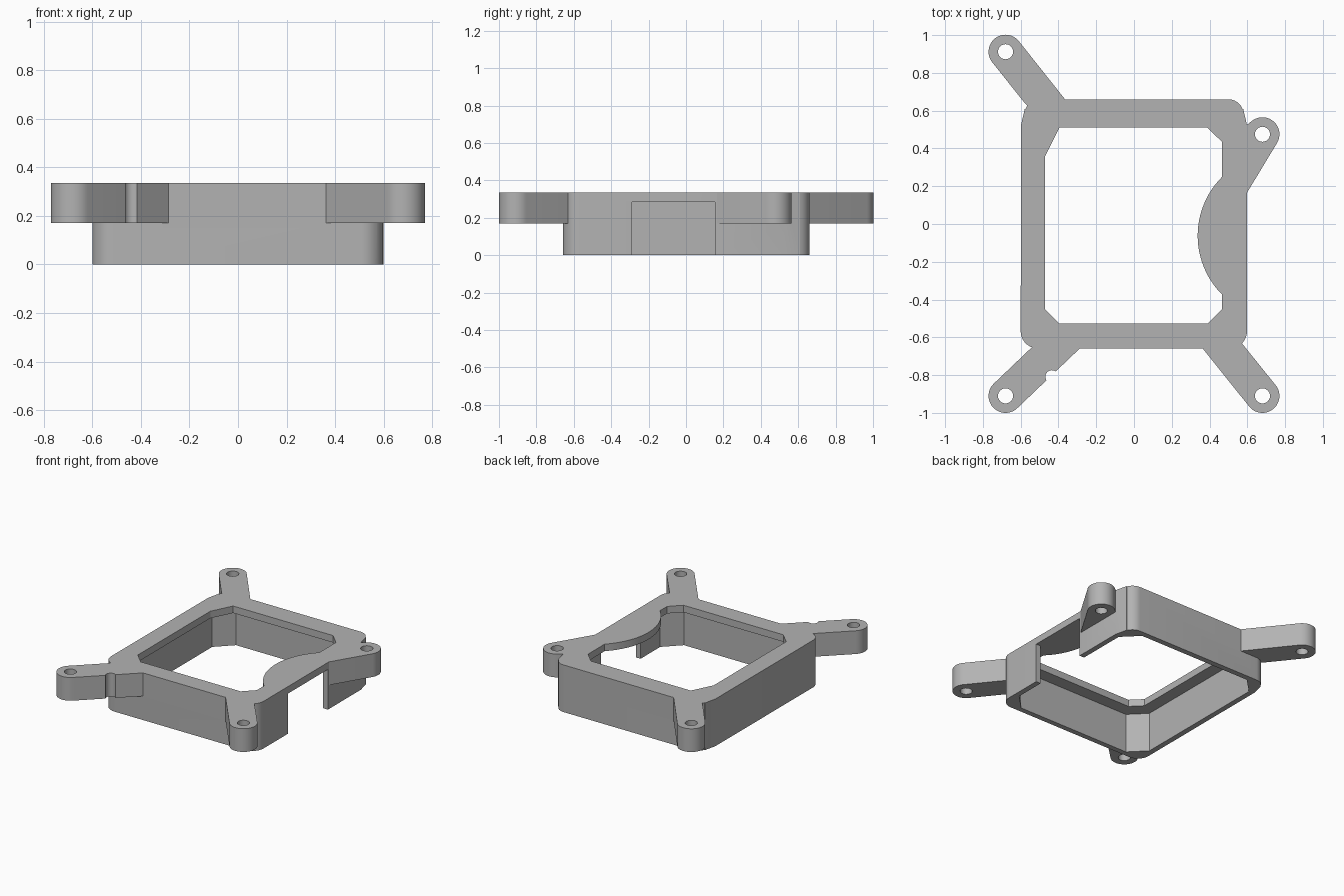
import bpy, bmesh
from math import cos, sin, pi, radians, atan2

if "Cube" in bpy.data.objects:
    bpy.data.objects.remove(bpy.data.objects["Cube"])

TOP, ARM_BASE, PLATE_BASE = 0.335, 0.17, 0.285

grey = bpy.data.materials.new("grey plastic")
grey.use_nodes = True
colour = (0.45, 0.45, 0.45, 1)
grey.diffuse_color = colour
grey.node_tree.nodes["Principled BSDF"].inputs["Base Color"].default_value = colour


def arc(cx, cy, r, start, end, n=12):
    """Points on an arc, angles in degrees."""
    angles = [radians(start + (end - start) * i / n) for i in range(n + 1)]
    return [(cx + r * cos(a), cy + r * sin(a)) for a in angles]


def prism(name, outline, z0, z1):
    """Extrude a flat outline between two heights."""
    bm = bmesh.new()
    face = bm.faces.new([bm.verts.new((x, y, z0)) for x, y in outline])
    up = bmesh.ops.extrude_face_region(bm, geom=[face])
    verts = [v for v in up["geom"] if isinstance(v, bmesh.types.BMVert)]
    bmesh.ops.translate(bm, verts=verts, vec=(0, 0, z1 - z0))
    bmesh.ops.recalc_face_normals(bm, faces=bm.faces)
    mesh = bpy.data.meshes.new(name)
    bm.to_mesh(mesh)
    bm.free()
    mesh.materials.append(grey)
    obj = bpy.data.objects.new(name, mesh)
    bpy.context.collection.objects.link(obj)
    return obj


def combine(target, tool, operation):
    """Apply a boolean and discard the tool."""
    mod = target.modifiers.new(operation, "BOOLEAN")
    mod.operation, mod.object, mod.solver = operation, tool, "EXACT"
    bpy.context.view_layer.objects.active = target
    bpy.ops.object.modifier_apply(modifier=mod.name)
    bpy.data.objects.remove(tool)


def chamfered(x0, x1, y0, y1, cx, cy, back_left):
    """Counter-clockwise rectangle with cut corners, starting at right front."""
    return [(x1, y0 + cy), (x1, y1 - cy), (x1 - cx, y1), (x0 + cx, y1),
            (x0, y1 - back_left), (x0, y0 + cy), (x0 + cx, y0), (x1 - cx, y0)]


# Main body with rounded corners, the back ones slightly drawn in
back_right = [(0.598, 0.525), (0.578, 0.61)] + arc(0.5, 0.58, 0.08, 22, 90, 8)
back_left = [(-x, y) for x, y in reversed(back_right)]
body = prism("mounting_frame",
             arc(-0.51, -0.568, 0.09, 180, 270) + arc(0.508, -0.568, 0.09, 270, 360)
             + back_right + back_left, 0, TOP)

# Four arms: eye centre, then root points counter-clockwise from the eye
arms = {
    "back_left_arm": ((-0.68, 0.912), [(-0.575, 0.636), (-0.5, 0.56), (-0.4, 0.56), (-0.365, 0.66)]),
    "back_right_arm": ((0.68, 0.475), [(0.598, 0.525), (0.52, 0.5), (0.52, 0.165), (0.598, 0.165)]),
    "front_left_arm": ((-0.68, -0.91), [(-0.285, -0.657), (-0.35, -0.58), (-0.48, -0.58), (-0.54, -0.652)]),
    "front_right_arm": ((0.68, -0.91), [(0.57, -0.63), (0.5, -0.58), (0.4, -0.58), (0.362, -0.657)]),
}


def tangent_angle(eye, point, side):
    """Angle on the eye where a line from the point touches it."""
    dx, dy = point[0] - eye[0], point[1] - eye[1]
    dist = (dx * dx + dy * dy) ** 0.5
    swing = pi / 2 - math_asin(0.09 / dist)
    return (atan2(dy, dx) + side * swing) * 180 / pi


def math_asin(s):
    return atan2(s, (1 - s * s) ** 0.5)


for name, (eye, root) in arms.items():
    start = tangent_angle(eye, root[-1], 1)
    end = tangent_angle(eye, root[0], -1)
    while end < start:
        end += 360
    while end - start > 360:
        end -= 360
    arm = prism(name, arc(*eye, 0.09, start, end, 24) + root, ARM_BASE, TOP)
    combine(body, arm, "UNION")

# Underside cavity leaves thin walls below the top plate
combine(body, prism("cavity", chamfered(-0.56, 0.56, -0.62, 0.62, 0.11, 0.11, 0.11),
                    -0.1, PLATE_BASE), "DIFFERENCE")

# Top opening with a curved tongue on the right side
opening = chamfered(-0.47, 0.465, -0.528, 0.51, 0.075, 0.075, 0.15)
tongue = arc(0.777, -0.062, 0.44, 225, 135, 24)
opening[1:1] = tongue
combine(body, prism("opening", opening, 0.1, 0.5), "DIFFERENCE")

# Gap in the right wall
combine(body, prism("side_gap", [(0.5, -0.29), (0.7, -0.29), (0.7, 0.155), (0.5, 0.155)],
                    -0.1, PLATE_BASE), "DIFFERENCE")

# Screw holes and the small relief notch
for eye, _ in arms.values():
    combine(body, prism("screw_hole", arc(*eye, 0.04, 0, 345, 23), 0.1, 0.5), "DIFFERENCE")
combine(body, prism("notch", arc(-0.435, -0.808, 0.034, 0, 345, 23), 0.1, 0.5), "DIFFERENCE")

bpy.ops.object.select_all(action="DESELECT")
body.select_set(True)
bpy.context.view_layer.objects.active = body
bpy.ops.object.shade_smooth_by_angle(angle=radians(25))
